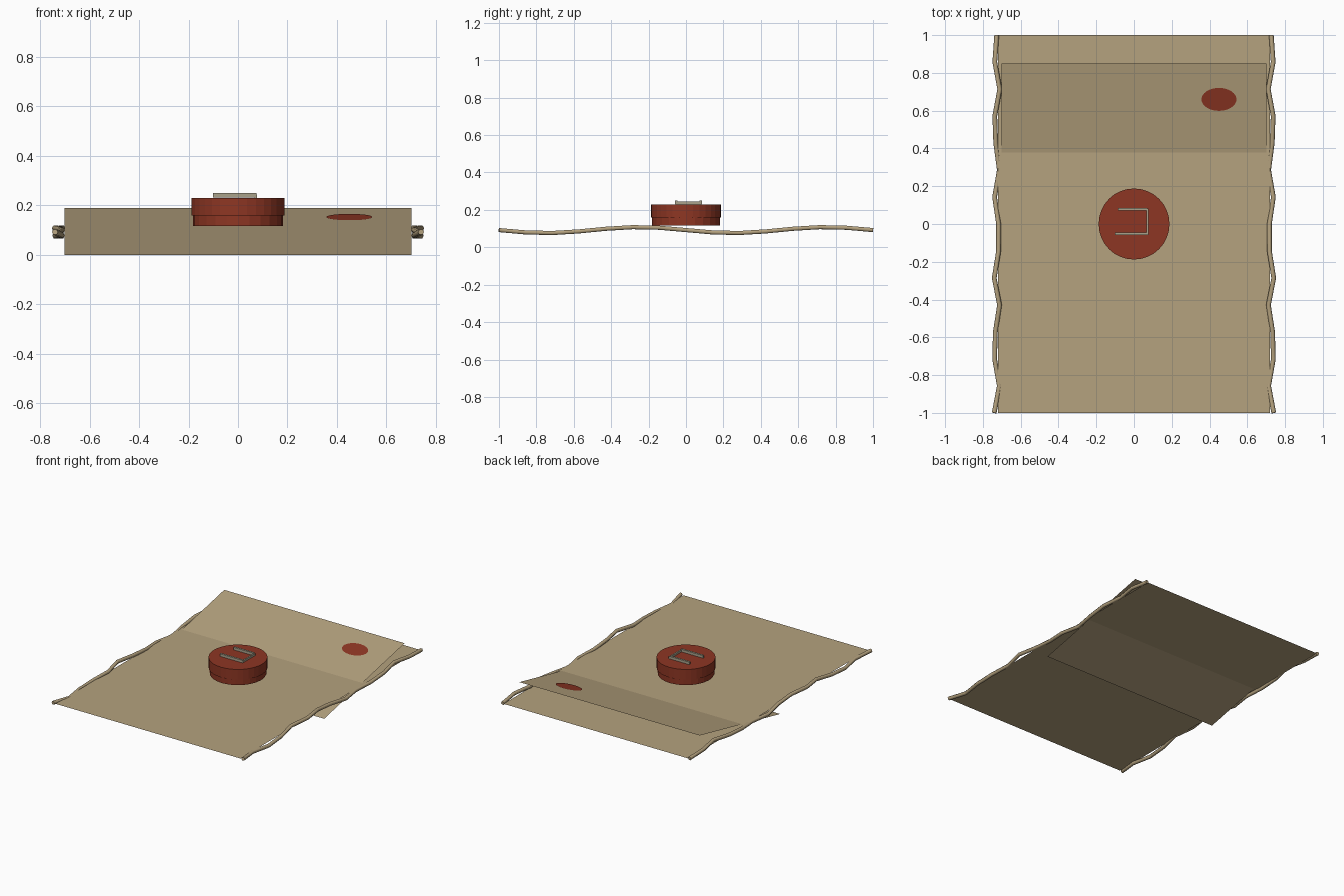
import bpy
from math import sin, cos, pi, radians
from mathutils import Vector

if "Cube" in bpy.data.objects:
    bpy.data.objects.remove(bpy.data.objects["Cube"], do_unlink=True)


def material(name, rgb):
    m = bpy.data.materials.new(name)
    m.use_nodes = True
    m.diffuse_color = (*rgb, 1)
    m.node_tree.nodes["Principled BSDF"].inputs["Base Color"].default_value = (*rgb, 1)
    return m


parchment = material("parchment tan", (0.46, 0.36, 0.21))
wax = material("wax red", (0.27, 0.037, 0.017))
pewter = material("pewter", (0.40, 0.36, 0.26))


def finish(name, mat):
    ob = bpy.context.object
    ob.name = name
    ob.data.materials.append(mat)
    return ob


def sheet(name, width, length, loc, tilt=0):
    bpy.ops.mesh.primitive_plane_add(size=1, location=loc, rotation=(tilt, 0, 0))
    ob = finish(name, parchment)
    ob.scale = (width, length, 1)
    return ob


def disc(name, radius, z0, z1, sides):
    bpy.ops.mesh.primitive_cylinder_add(vertices=sides, radius=radius, depth=z1 - z0,
                                        location=(0, 0, (z0 + z1) / 2))
    return finish(name, wax)


# Flat sheet and the tilted sheet passing through it
TILT = radians(12)
FLAP = Vector((0, 0.403, 0.095))
sheet("main_sheet", 1.44, 2, (0, 0, 0.09))
sheet("tilted_sheet", 1.404, 0.914, FLAP, TILT)

# Rolled wavy edges, mirrored left and right
EDGE_X = [.74, .713, .738, .734, .712, .74, .717, .717, .738, .713, .732, .737, .711, .737, .727]
for side, label in ((1, "left"), (-1, "right")):
    curve = bpy.data.curves.new(label + "_rolled_edge", "CURVE")
    curve.dimensions = "3D"
    curve.bevel_depth = 0.0125
    curve.bevel_resolution = 1
    curve.use_fill_caps = True
    line = curve.splines.new("POLY")
    line.points.add(len(EDGE_X) - 1)
    for i, x in enumerate(EDGE_X):
        y = -1 + 2 * i / (len(EDGE_X) - 1)
        line.points[i].co = (side * x, y, 0.092 - 0.016 * sin(2 * pi * (y + 1)), 1)
    ob = bpy.data.objects.new(label + "_rolled_edge", curve)
    curve.materials.append(parchment)
    bpy.context.collection.objects.link(ob)

# Wax seal in two steps
disc("seal_base", 0.181, 0.116, 0.158, 24)
disc("seal_top", 0.188, 0.158, 0.23, 32)

# Raised bracket emblem on the seal
for name, size, loc in (("emblem_back_bar", (0.155, 0.014, 0.018), (-0.008, 0.078, 0.24)),
                        ("emblem_front_bar", (0.175, 0.014, 0.018), (-0.013, -0.052, 0.24)),
                        ("emblem_cross_bar", (0.01, 0.14, 0.014), (0.072, 0.013, 0.237))):
    bpy.ops.mesh.primitive_cube_add(size=1, location=loc)
    finish(name, pewter).scale = size

# Wax spot lying on the tilted sheet
up = Vector((0, -sin(TILT), cos(TILT)))
along = Vector((0, cos(TILT), sin(TILT)))
spot_at = FLAP + along * 0.263 + up * 0.003 + Vector((0.45, 0, 0))
bpy.ops.mesh.primitive_circle_add(vertices=32, radius=1, fill_type="NGON",
                                  location=spot_at, rotation=(TILT, 0, 0))
finish("wax_spot", wax).scale = (0.093, 0.062, 1)
